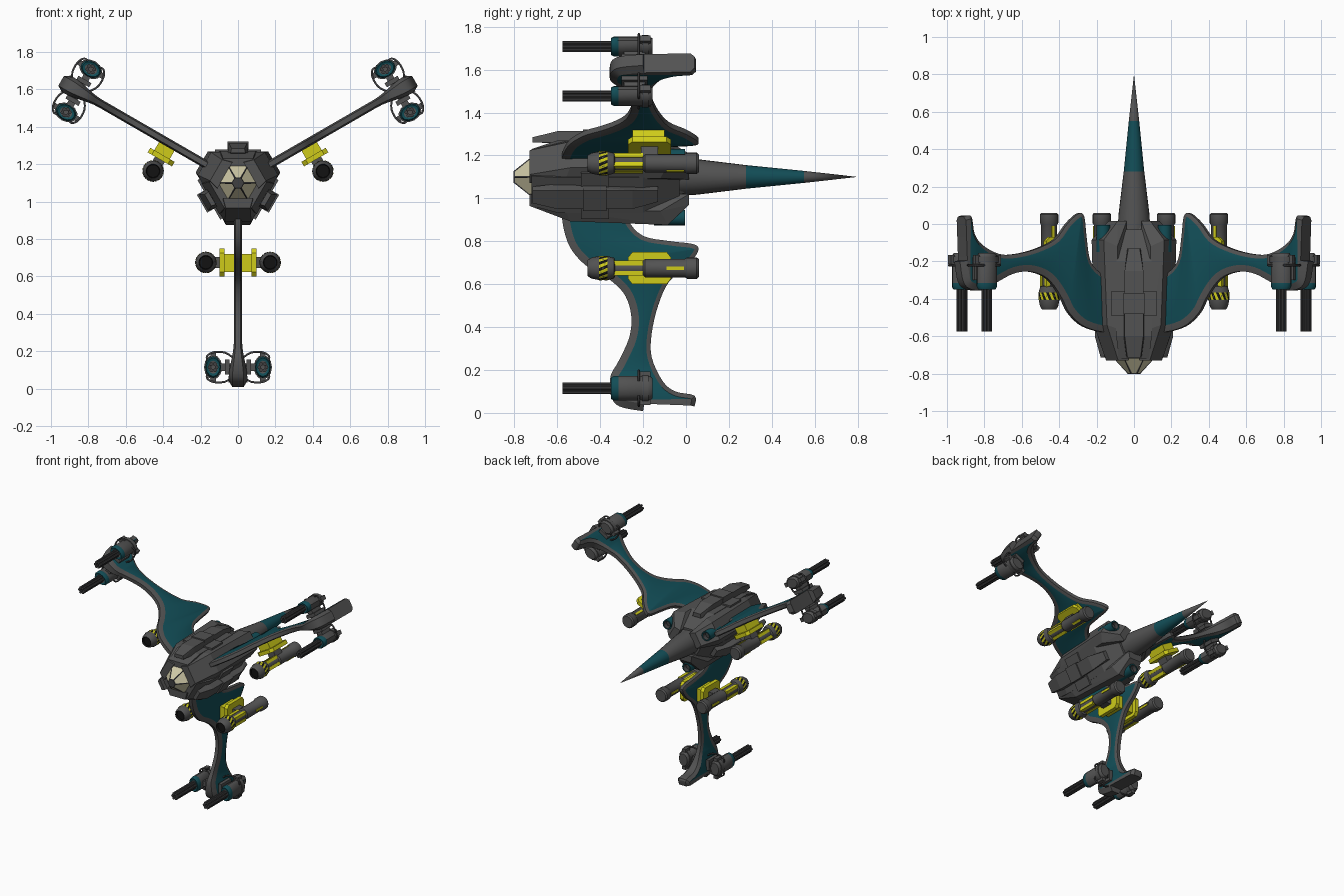
import bpy, bmesh, math
from mathutils import Matrix, Vector

if "Cube" in bpy.data.objects:
    bpy.data.objects.remove(bpy.data.objects["Cube"])


def material(name, rgb):
    m = bpy.data.materials.new(name)
    m.diffuse_color = (*rgb, 1)
    m.use_nodes = True
    m.node_tree.nodes["Principled BSDF"].inputs["Base Color"].default_value = m.diffuse_color
    return m


GREY = material("hull grey", (.085, .085, .085))
DARK = material("dark grey", (.05, .05, .052))
TEAL = material("teal", (.006, .075, .095))
YELLOW = material("yellow", (.62, .60, .01))
CREAM = material("pane cream", (.62, .58, .38))
BLACK = material("black", (.006, .006, .006))


def place(deg):
    # modules are built hanging down (z = -r), then turned round the fuselage axis
    return Matrix.Translation((0, 0, 1.1)) @ Matrix.Rotation(math.radians(deg), 4, 'Y')


def finish(name, bm, mats, M, smooth=None):
    bmesh.ops.recalc_face_normals(bm, faces=bm.faces)
    bm.transform(M)
    me = bpy.data.meshes.new(name)
    bm.to_mesh(me)
    bm.free()
    for m in mats:
        me.materials.append(m)
    if smooth:
        for p in me.polygons:
            p.use_smooth = True
        me.set_sharp_from_angle(angle=math.radians(smooth))
    o = bpy.data.objects.new(name, me)
    bpy.context.collection.objects.link(o)
    return o


def solid(name, pts, mat, M):
    """Convex block through (x, y, r) points."""
    bm = bmesh.new()
    for x, y, r in pts:
        bm.verts.new((x, y, -r))
    res = bmesh.ops.convex_hull(bm, input=bm.verts)
    bmesh.ops.dissolve_limit(bm, angle_limit=.02, verts=bm.verts, edges=bm.edges)
    return finish(name, bm, [mat], M)


def box(name, x, y, r, mat, M):
    return solid(name, [(a, b, c) for a in x for b in y for c in r], mat, M)


def lathe(name, prof, mats, M, c=(0, 0), n=16, scale=(1, 1), twist=0, stripes=False, smooth=35):
    """Turn (y, radius, material) points round an axis along y at c = (x, r)."""
    bm = bmesh.new()
    rings = []
    for k, (y, rad, _) in enumerate(prof):
        rings.append([bm.verts.new((c[0] + rad * scale[0] * math.cos(math.tau * i / n + k * twist), y,
                                    -c[1] + rad * scale[1] * math.sin(math.tau * i / n + k * twist)))
                      for i in range(n)])
    for k in range(len(rings) - 1):
        for i in range(n):
            j = (i + 1) % n
            f = bm.faces.new((rings[k][i], rings[k][j], rings[k + 1][j], rings[k + 1][i]))
            f.material_index = i % 2 if stripes else prof[k][2]
    bmesh.ops.remove_doubles(bm, verts=bm.verts, dist=1e-5)
    return finish(name, bm, mats, M, smooth)


def spline(pts, sub=4):
    out = []
    for i in range(len(pts) - 1):
        p = [Vector(pts[max(0, min(len(pts) - 1, i + d))]) for d in (-1, 0, 1, 2)]
        for k in range(sub):
            t = k / sub
            out.append(.5 * (2 * p[1] + (p[2] - p[0]) * t + (2 * p[0] - 5 * p[1] + 4 * p[2] - p[3]) * t * t
                             + (3 * p[1] - p[0] - 3 * p[2] + p[3]) * t ** 3))
    return out + [Vector(pts[-1])]


# wing outline as (y, r): leading and trailing edge, point for point
LEAD = spline([(-.58, .12), (-.577, .2), (-.56, .28), (-.53, .345), (-.47, .41), (-.40, .45), (-.33, .50),
               (-.28, .56), (-.255, .65), (-.265, .75), (-.315, .86), (-.352, .93), (-.35, 1.02),
               (-.31, 1.07), (-.2, 1.092)])
TRAIL = spline([(-.28, .12), (-.27, .2), (-.2, .275), (-.07, .30), (.04, .315), (.055, .35), (.0, .42),
                (-.08, .49), (-.13, .60), (-.16, .73), (-.16, .84), (-.11, .95), (-.05, 1.0),
                (.04, 1.02), (.04, 1.07)])


def inward(line, other, d):
    out = []
    for i, p in enumerate(line):
        t = (line[min(i + 1, len(line) - 1)] - line[max(i - 1, 0)]).normalized()
        nrm = Vector((-t.y, t.x))
        if nrm.dot(other[i] - p) < 0:
            nrm = -nrm
        out.append(p + nrm * d)
    return out


def thick(r):
    t = max(0, min(1, (r - .85) / .2))
    return .022 + .028 * t * t * (3 - 2 * t)


def wing(M):
    bm = bmesh.new()
    cols = [LEAD, inward(LEAD, TRAIL, .035), inward(TRAIL, LEAD, .02), TRAIL]
    grid = {}
    for s in (-1, 1):
        for c, col in enumerate(cols):
            for i, p in enumerate(col):
                grid[s, c, i] = bm.verts.new((s * thick(p.y) * (.6 if c in (0, 3) else 1), p.x, -p.y))
    n = len(LEAD)
    for i in range(n - 1):
        for s in (-1, 1):
            for c in range(3):
                f = bm.faces.new([grid[s, c, i], grid[s, c + 1, i], grid[s, c + 1, i + 1], grid[s, c, i + 1]])
                f.material_index = int(c == 1 and i < n - 5)
        for c in (0, 3):
            bm.faces.new([grid[-1, c, i], grid[1, c, i], grid[1, c, i + 1], grid[-1, c, i + 1]])
    for i in (0, n - 1):
        for c in range(3):
            bm.faces.new([grid[-1, c, i], grid[-1, c + 1, i], grid[1, c + 1, i], grid[1, c, i]])
    finish("wing", bm, [GREY, TEAL], M, 25)


def gun(s, M):
    c, sc = (s * .133, .985), (.043, .058)
    lathe("gun_pod", [(-.345, 0, 0), (-.345, .6, 1), (-.35, .85, 1), (-.335, 1, 1), (-.315, 1, 0), (-.17, 1, 0),
                      (-.155, .8, 0), (-.155, 0, 0)], [GREY, TEAL], M, c, 12, sc)
    lathe("gun_clamp", [(-.205, .9, 0), (-.205, 1.13, 0), (-.175, 1.13, 0), (-.175, .9, 0)], [GREY], M, c, 12, sc)
    for d in (-1, 1):
        box("gun_lug", (c[0] - .015, c[0] + .015), (-.215, -.165), (c[1] + d * .055, c[1] + d * .078), GREY, M)
    for k in range(6):   # barrel bundle
        a = math.tau * k / 6
        lathe("gun_barrel", [(-.575, 0, 0), (-.575, .010, 0), (-.34, .010, 0)], [DARK], M,
              (c[0] + .019 * math.cos(a), c[1] + .019 * math.sin(a)), 8)
    box("gun_strut", (s * .01, s * .11), (-.29, -.19), (.965, 1.005), GREY, M)
    box("gun_strut_collar", (s * .045, s * .07), (-.30, -.18), (.945, 1.025), GREY, M)
    for d in (-1, 1):    # looping cables
        cu = bpy.data.curves.new("gun_cable", 'CURVE')
        cu.dimensions, cu.bevel_depth, cu.bevel_resolution = '3D', .006, 1
        path = spline([(.025, .05), (.07, .078), (.13, .08), (.165, .06), (.165, .035)], 3)
        sp = cu.splines.new('POLY')
        sp.points.add(len(path) - 1)
        for q, p in zip(sp.points, path):
            q.co = (s * p.x, -.22, -(c[1] + d * p.y), 1)
        cu.materials.append(DARK)
        o = bpy.data.objects.new("gun_cable", cu)
        o.matrix_world = M
        bpy.context.collection.objects.link(o)


def cannon(s, M):
    c = (s * .172, .425)
    lathe("cannon_body", [(-.44, 0, 1), (-.44, .034, 1), (-.458, .038, 0), (-.44, .049, 0), (-.405, .056, 0),
                          (-.365, .056, 0), (-.335, .048, 0), (-.33, .035, 0), (-.2, .035, 0), (-.19, .043, 0),
                          (-.005, .043, 0), (.005, .05, 0), (.05, .05, 0), (.06, .042, 0), (.06, 0, 0)],
          [GREY, BLACK], M, c, 16)
    lathe("cannon_stripes", [(-.405, .0575, 0), (-.365, .0575, 0)], [YELLOW, BLACK], M, c, 24, twist=.3, stripes=True)
    for k in range(4):
        a = math.pi / 4 + k * math.pi / 2
        x, r = c[0] + .034 * math.cos(a), c[1] + .034 * math.sin(a)
        box("cannon_slat", (x - .011, x + .011), (-.34, -.2), (r - .011, r + .011), YELLOW, M)
    box("cannon_plate", (c[0] - .046, c[0] + .046), (-.09, -.01), (.417, .433), YELLOW, M)
    # yellow mount between wing and cannon
    box("mount_block", (s * .015, s * .08), (-.25, -.1), (.38, .475), YELLOW, M)
    solid("mount_flange", [(s * x, y, r) for x in (.072, .1) for y, r in
          ((-.25, .35), (-.09, .35), (-.25, .5), (-.09, .5), (-.27, .375), (-.07, .375), (-.27, .475), (-.07, .475))],
          YELLOW, M)
    box("mount_neck", (s * .1, s * .15), (-.21, -.13), (.395, .455), GREY, M)


# three wings with guns, cannons, root fairings and engines
for deg, sides in ((0, (-1, 1)), (120, (1,)), (240, (-1,))):
    M = place(deg)
    wing(M)
    for s in (-1, 1):
        gun(s, M)
    for s in sides:
        cannon(s, M)
    prof = [(-.73, .135, .065), (-.54, .207, .07), (-.085, .224, .065), (.015, .13, .05)]
    solid("root_fairing", [(s * w, y, r) for y, r, w in prof for s in (-1, 1)] +
          [(s * w, y, r) for y, r, w in ((-.73, .08, .08), (-.56, .16, .1), (-.12, .16, .1), (.015, .08, .06))
           for s in (-1, 1)], GREY, M)
    lathe("engine", [(-.15, .036, 0), (-.005, .036, 0), (-.005, .027, 1), (-.03, .02, 1), (-.03, 0, 1)],
          [TEAL, DARK], M, (0, .19), 16)

# three armour plates between the wings
for deg in (60, 180, 300):
    M = place(deg)
    solid("armour_base", [(s * w, y, r) for y, r, w in ((-.72, .13, .08), (-.6, .17, .095), (-.2, .17, .095),
          (-.03, .1, .05), (-.72, .08, .08), (-.03, .05, .05)) for s in (-1, 1)], GREY, M)
    solid("armour_spine", [(s * w, y, r) for y, r, w in ((-.715, .185, .035), (-.6, .213, .05), (-.25, .213, .05),
          (-.13, .18, .03), (-.715, .16, .04), (-.6, .16, .055), (-.13, .15, .035)) for s in (-1, 1)], GREY, M)
    box("armour_block", (-.122, .122), (-.49, -.36), (.1, .18), GREY, M)
    box("armour_cap", (-.055, .055), (-.48, -.37), (.17, .222), GREY, M)
    for a in (-30, 30):
        box("hull_stripe", (-.016, .016), (-.64, -.46), (.12, .162), TEAL, place(deg + a))

# fuselage core and tail spike
lathe("hull_core", [(-.72, 0, 0), (-.72, .128, 0), (-.62, .155, 0), (-.2, .155, 0), (.0, .085, 0), (.0, 0, 0)],
      [GREY], place(0), n=6, smooth=None)
lathe("tail_spike", [(-.1, .09, 0), (.05, .083, 0), (.28, .055, 1), (.55, .028, 0), (.8, 0, 0)],
      [GREY, TEAL], place(0), n=24)

# hexagonal cockpit with inset panes
bm = bmesh.new()
rings = [[bm.verts.new((r * math.cos(math.tau * i / 6), y, r * math.sin(math.tau * i / 6))) for i in range(6)]
         for y, r in ((-.803, .032), (-.715, .112))]
bm.faces.new(rings[0])
panes = [bm.faces.new((rings[0][i], rings[0][(i + 1) % 6], rings[1][(i + 1) % 6], rings[1][i])) for i in range(6)]
bmesh.ops.recalc_face_normals(bm, faces=bm.faces)
bmesh.ops.inset_individual(bm, faces=panes, thickness=.008, depth=-.002)
for f in panes:
    f.material_index = 1
finish("cockpit", bm, [DARK, CREAM], place(0))
